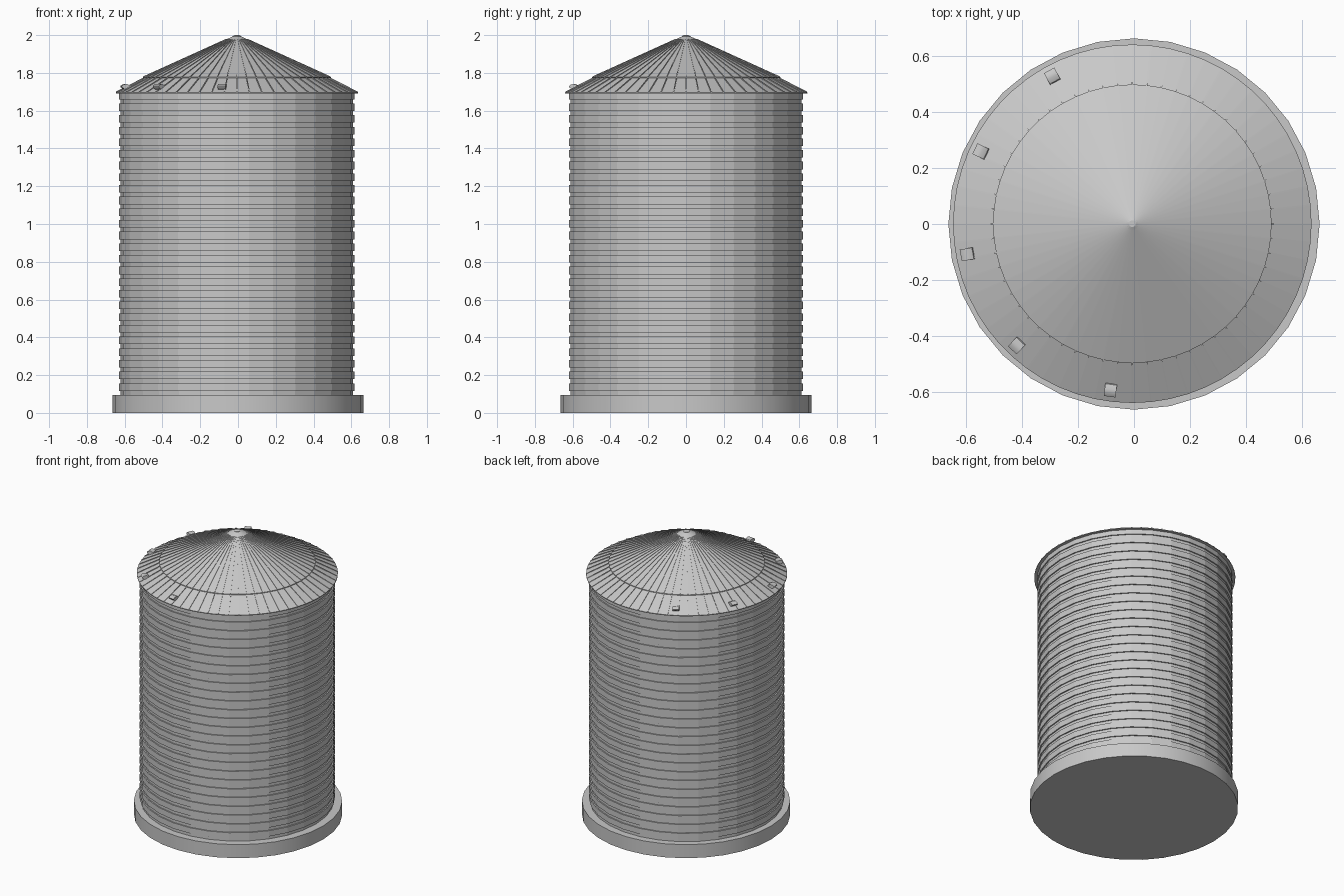
import bpy, bmesh, math
from mathutils import Matrix, Vector

cube = bpy.data.objects.get("Cube")
if cube:
    bpy.data.objects.remove(cube, do_unlink=True)

steel = bpy.data.materials.new("galvanised_grey")
steel.use_nodes = True
GREY = (0.58, 0.58, 0.58, 1)
steel.diffuse_color = GREY
steel.node_tree.nodes["Principled BSDF"].inputs["Base Color"].default_value = GREY

CENTRE = Vector((-0.006, 0.001, 0))  # the bin sits slightly off the slab centre


def add_object(name, bm, location=CENTRE, smooth=None):
    bmesh.ops.recalc_face_normals(bm, faces=bm.faces)
    mesh = bpy.data.meshes.new(name)
    bm.to_mesh(mesh)
    bm.free()
    mesh.materials.append(steel)
    obj = bpy.data.objects.new(name, mesh)
    obj.location = location
    bpy.context.collection.objects.link(obj)
    if smooth:
        bpy.ops.object.select_all(action='DESELECT')
        obj.select_set(True)
        bpy.context.view_layer.objects.active = obj
        bpy.ops.object.shade_smooth_by_angle(angle=math.radians(smooth))
    return obj


def lathe(profile, sides, cap_bottom=False, cap_top=False):
    """Turn (radius, height) points around z."""
    bm = bmesh.new()
    rings = []
    for r, z in profile:
        rings.append([bm.verts.new((r * math.cos(a), r * math.sin(a), z))
                      for a in (math.tau * i / sides for i in range(sides))])
    for low, high in zip(rings, rings[1:]):
        for i in range(sides):
            j = (i + 1) % sides
            bm.faces.new((low[i], low[j], high[j], high[i]))
    if cap_bottom:
        bm.faces.new(rings[0])
    if cap_top:
        bm.faces.new(rings[-1])
    return bm


def radial_prism(bm, profile, width, angle):
    """Extrude a (radius, height) outline sideways and swing it to an angle."""
    turn = Matrix.Rotation(angle, 4, 'Z')
    ends = [[bm.verts.new(turn @ Vector((r, side * width / 2, z))) for r, z in profile]
            for side in (-1, 1)]
    for end in ends:
        bm.faces.new(end)
    n = len(profile)
    for i in range(n):
        j = (i + 1) % n
        bm.faces.new((ends[0][i], ends[0][j], ends[1][j], ends[1][i]))


# Round foundation slab
add_object("foundation_slab", lathe([(0.664, 0), (0.664, 0.095)], 32, True, True),
           Vector((0, 0, 0)), smooth=30)

# Wall of flat panels with square horizontal corrugations
BOTTOM, TOP, RINGS = 0.095, 1.70, 26
pitch = (TOP - BOTTOM) / RINGS
wall = []
for k in range(RINGS):
    z = BOTTOM + k * pitch
    wall += [(0.615, z), (0.615, z + 0.35 * pitch),
             (0.623, z + 0.35 * pitch), (0.623, z + pitch)]
add_object("corrugated_wall", lathe(wall, 30))

# Roof in two overlapping tiers with a small cap
SECTORS = 60
add_object("lower_roof", lathe([(0.60, 1.692), (0.641, 1.692), (0.641, 1.697),
                                (0.47, 1.782)], SECTORS))
add_object("upper_roof", lathe([(0.48, 1.772), (0.498, 1.772), (0.498, 1.777),
                                (0.02, 1.994)], SECTORS))
add_object("roof_cap", lathe([(0.022, 1.985), (0.022, 1.995), (0.012, 2.0)], 16,
                             False, True))

# Raised seams between the roof sheets
seams = bmesh.new()
for i in range(SECTORS):
    a = math.tau * i / SECTORS
    radial_prism(seams, [(0.640, 1.695), (0.640, 1.701), (0.495, 1.775), (0.495, 1.768)],
                 0.005, a)
    radial_prism(seams, [(0.497, 1.774), (0.497, 1.781), (0.06, 1.979), (0.06, 1.972)],
                 0.004, a)
add_object("roof_seams", seams)

# Curved vent hoods along one side of the eave
vents = bmesh.new()
hood = [(0.575, 1.725), (0.580, 1.735), (0.597, 1.741), (0.612, 1.739),
        (0.624, 1.730), (0.622, 1.724), (0.606, 1.712)]
for k in range(5):
    radial_prism(vents, hood, 0.042, math.radians(118.5 + 36 * k))
add_object("roof_vents", vents, smooth=35)
